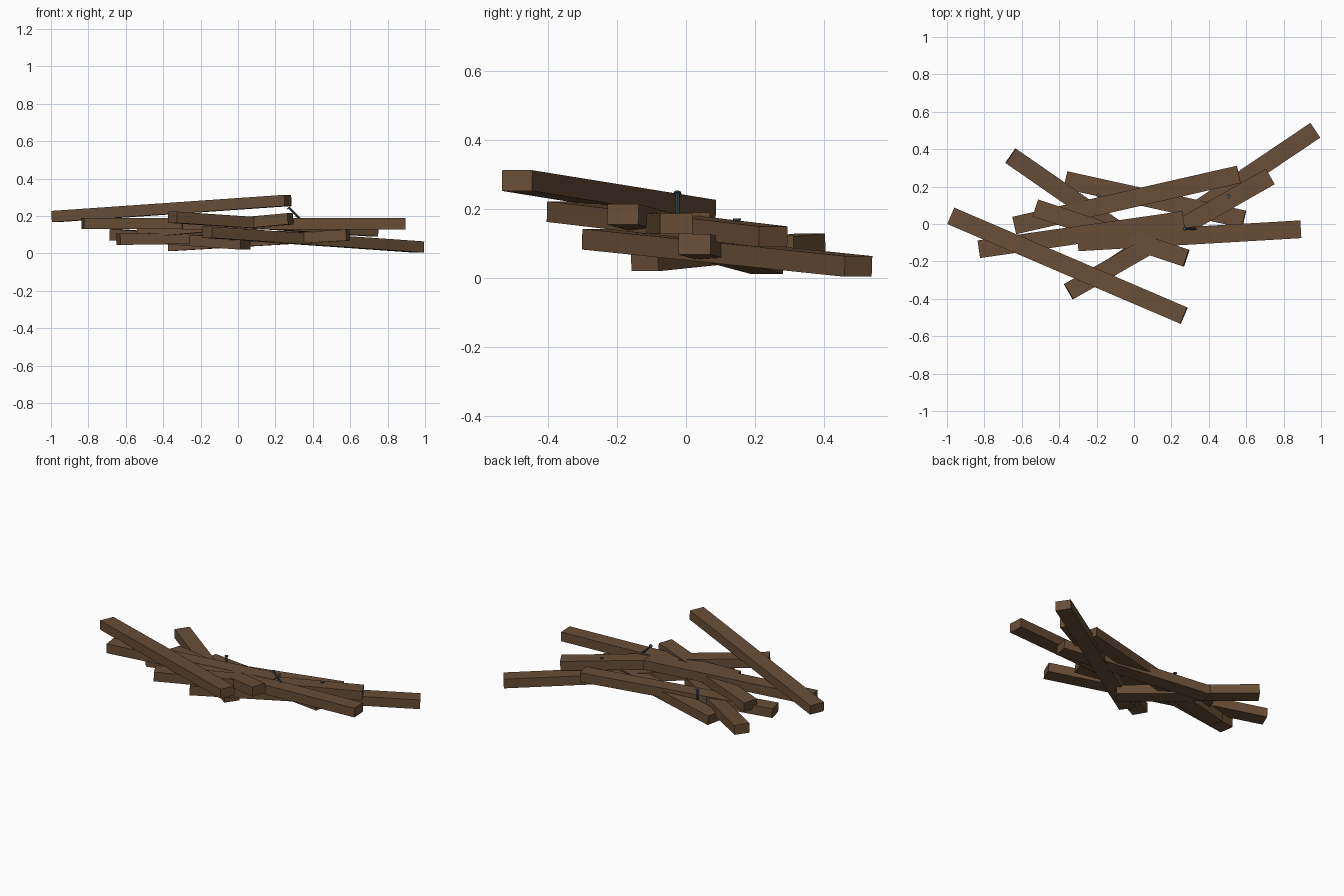
import bpy, bmesh, math
from mathutils import Vector, Matrix

if "Cube" in bpy.data.objects:
    bpy.data.objects.remove(bpy.data.objects["Cube"])

def material(name, rgb):
    m = bpy.data.materials.new(name)
    m.diffuse_color = (*rgb, 1)
    m.use_nodes = True
    m.node_tree.nodes["Principled BSDF"].inputs["Base Color"].default_value = m.diffuse_color
    return m

WOOD = material("weathered_brown_wood", (0.135, 0.076, 0.038))
STEEL = material("dark_steel", (0.055, 0.075, 0.09))

def finish(bm, name, mat):
    me = bpy.data.meshes.new(name)
    bm.to_mesh(me)
    bm.free()
    me.materials.append(mat)
    ob = bpy.data.objects.new(name, me)
    bpy.context.collection.objects.link(ob)
    return ob

def plank(name, a, b, width=0.095, thick=0.06):
    """Squared board whose centre line runs from a to b, kept level across."""
    a, b = Vector(a), Vector(b)
    x = (b - a).normalized()
    y = Vector((0, 0, 1)).cross(x).normalized()
    z = x.cross(y)
    rot = Matrix((x, y, z)).transposed().to_4x4()
    bm = bmesh.new()
    size = Matrix.Diagonal(((b - a).length, width, thick, 1))
    bmesh.ops.create_cube(bm, size=1, matrix=Matrix.Translation((a + b) / 2) @ rot @ size)
    finish(bm, name, WOOD)

def nail(name, tip, head, r=0.006):
    """Thin round shaft with a flat wider head."""
    tip, head = Vector(tip), Vector(head)
    d = head - tip
    rot = d.to_track_quat('Z', 'Y').to_matrix().to_4x4()
    bm = bmesh.new()
    for centre, rad, length in (((tip + head) / 2, r, d.length),
                                (head - d.normalized() * 0.003, r * 1.9, 0.006)):
        bmesh.ops.create_cone(bm, cap_ends=True, segments=8, radius1=rad, radius2=rad,
                              depth=length, matrix=Matrix.Translation(centre) @ rot)
    finish(bm, name, STEEL)

# Heap of boards, bottom to top
BOARDS = [
    ((-0.365, 0.235, 0.042), (0.588, 0.025, 0.098)),
    ((-0.66, 0.365, 0.100), (0.04, -0.12, 0.050)),
    ((-0.64, -0.008, 0.075), (0.56, 0.265, 0.094)),
    ((-0.165, -0.262, 0.113), (0.968, 0.50, 0.034)),
    ((-0.83, -0.135, 0.160), (0.265, 0.022, 0.160)),
    ((-0.30, -0.098, 0.158), (0.892, -0.028, 0.158)),
    ((-0.525, 0.085, 0.112), (0.28, -0.183, 0.185)),
    ((-0.35, -0.362, 0.193), (0.727, 0.253, 0.120)),
    ((-0.978, 0.043, 0.197), (0.267, -0.49, 0.283)),
]
for i, (a, b) in enumerate(BOARDS, 1):
    plank(f"plank_{i}", a, b)

# Loose nails
nail("nail_left", (-0.185, 0.148, 0.04), (-0.19, 0.153, 0.155))
nail("nail_right", (0.505, 0.148, 0.085), (0.505, 0.148, 0.173))
nail("nail_bent_out", (0.335, -0.025, 0.18), (0.27, -0.025, 0.247))
